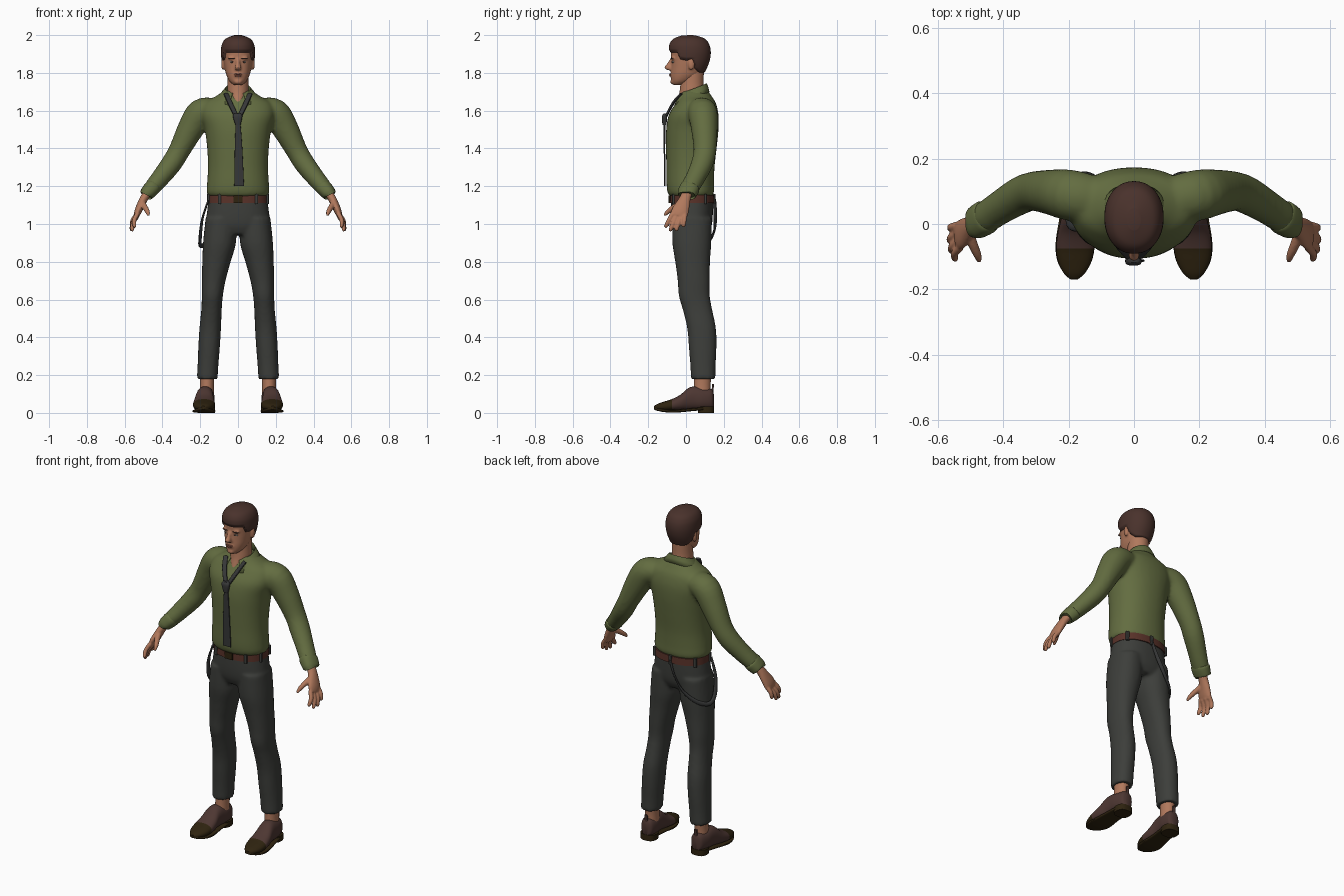
import bpy, bmesh, math
from mathutils import Vector, Matrix


def material(name, rgb):
    m = bpy.data.materials.new(name)
    m.diffuse_color = (*rgb, 1)
    return m


SHIRT = material("olive_cloth", (.125, .152, .052))
TROUSER = material("charcoal_cloth", (.046, .048, .043))
TIE = material("dark_grey_cloth", (.037, .038, .038))
SKIN = material("skin", (.44, .19, .108))
HAIR = material("brown_hair", (.068, .032, .025))
SHOE = material("brown_leather", (.075, .038, .032))
SOLE = material("dark_sole", (.028, .017, .005))
BELT = material("belt_leather", (.10, .032, .022))
LIP = material("lips", (.30, .10, .065))
EYE = material("eye_white", (.45, .40, .36))


def spline(secs, sub):
    """Catmull-Rom through tuples of numbers."""
    out = []
    for i in range(len(secs) - 1):
        q = [Vector(secs[max(0, min(len(secs) - 1, i + k))]) for k in (-1, 0, 1, 2)]
        for s in range(sub):
            t = s / sub
            out.append(.5 * (2 * q[1] + (q[2] - q[0]) * t + (2 * q[0] - 5 * q[1] + 4 * q[2] - q[3]) * t * t
                             + (3 * q[1] - q[0] - 3 * q[2] + q[3]) * t ** 3))
    return out + [Vector(secs[-1])]


def loft(bm, secs, ref="z", n=28, p=2.0, sub=4, mirror=False):
    """Sections (x, y, z, ru, rv): stacked along z or y, or swept with ref as the ru direction."""
    pts = spline(secs, sub)
    for sx in ((1, -1) if mirror else (1,)):
        rings = []
        for i, s in enumerate(pts):
            c = Vector(s[:3])
            if ref == "z":
                u, v = Vector((1, 0, 0)), Vector((0, 1, 0))
            elif ref == "y":
                u, v = Vector((1, 0, 0)), Vector((0, 0, 1))
            else:
                d = (Vector(pts[min(i + 1, len(pts) - 1)][:3]) - Vector(pts[max(i - 1, 0)][:3])).normalized()
                r = Vector(ref)
                u = (r - d * r.dot(d)).normalized()
                v = d.cross(u)
            ring = []
            for k in range(n):
                a = 2 * math.pi * k / n
                ca, sa = math.cos(a), math.sin(a)
                w = c + u * math.copysign(abs(ca) ** (2 / p), ca) * s[3] + v * math.copysign(abs(sa) ** (2 / p), sa) * s[4]
                ring.append(bm.verts.new((w.x * sx, w.y, w.z)))
            rings.append(ring)
        for a, b in zip(rings, rings[1:]):
            for k in range(n):
                bm.faces.new((a[k], a[(k + 1) % n], b[(k + 1) % n], b[k]))
        bm.faces.new(rings[0][::-1])
        bm.faces.new(rings[-1])


def ball(bm, c, r, mirror=False):
    for sx in ((1, -1) if mirror else (1,)):
        bmesh.ops.create_uvsphere(bm, u_segments=16, v_segments=10, radius=1,
                                  matrix=Matrix.Translation((c[0] * sx, c[1], c[2])) @ Matrix.Diagonal((*r, 1)))


def part(name, mats, bm, voxel=0, smooth=0):
    bmesh.ops.recalc_face_normals(bm, faces=bm.faces)
    me = bpy.data.meshes.new(name)
    bm.to_mesh(me)
    bm.free()
    ob = bpy.data.objects.new(name, me)
    bpy.context.collection.objects.link(ob)
    for m in mats:
        me.materials.append(m)
    bpy.ops.object.select_all(action='DESELECT')
    ob.select_set(True)
    bpy.context.view_layer.objects.active = ob
    bpy.ops.object.shade_smooth_by_angle(angle=math.radians(45))
    if voxel:
        r = ob.modifiers.new("blend", 'REMESH')
        r.mode, r.voxel_size, r.use_smooth_shade = 'VOXEL', voxel, True
        s = ob.modifiers.new("soften", 'SMOOTH')
        s.factor, s.iterations = .5, smooth
    return ob


def simple(name, mat, secs, **kw):
    bm = bmesh.new()
    loft(bm, secs, **kw)
    return part(name, [mat], bm)


def vsec(z, hx, yf, yb):
    return (0, (yf + yb) / 2, z, hx, (yb - yf) / 2)


Y = (0, 1, 0)

# Shirt: torso and sleeves blended together
bm = bmesh.new()
loft(bm, [vsec(1.145, .152, -.083, .138), vsec(1.165, .166, -.097, .148), vsec(1.21, .164, -.103, .148),
          vsec(1.3, .159, -.104, .151), vsec(1.4, .163, -.106, .162), vsec(1.5, .176, -.105, .172),
          vsec(1.58, .195, -.09, .172), vsec(1.64, .178, -.053, .158), vsec(1.675, .12, -.032, .137),
          vsec(1.705, .075, -.022, .118)], p=2.2, n=40)
loft(bm, [(.12, .075, 1.605, .072, .062), (.195, .088, 1.588, .078, .076), (.25, .097, 1.505, .07, .07),
          (.31, .1, 1.39, .06, .057), (.352, .085, 1.32, .058, .055), (.41, .05, 1.245, .052, .049),
          (.452, .022, 1.195, .05, .044), (.472, .012, 1.172, .044, .036)], ref=Y, mirror=True)
part("shirt", [SHIRT], bm, .01, 5)
simple("cuffs", SHIRT, [(.448, .026, 1.2, .048, .037), (.456, .02, 1.19, .053, .043), (.483, .004, 1.16, .05, .038),
                        (.487, .002, 1.155, .043, .031)], ref=Y, mirror=True, p=2.3)

# Folded collar, open at the front
bm = bmesh.new()
rows = []
for i in range(33):
    a = math.radians(-156 + 312 * i / 32)
    f = (1 - math.cos(a)) / 2
    row = []
    for rx, ry, z in ((.064, .062, 1.70 - .05 * f), (.068, .068 + .01 * f, 1.745 - .055 * f),
                      (.082 + .012 * f, .076 + .02 * f, 1.725 - .06 * f),
                      (.098 + .03 * f, .082 + .032 * f, 1.7 - .072 * f)):
        row.append(bm.verts.new((rx * math.sin(a), .042 + ry * math.cos(a), z)))
    rows.append(row)
for a, b in zip(rows, rows[1:]):
    for k in range(3):
        bm.faces.new((a[k], b[k], b[k + 1], a[k + 1]))
ob = part("collar", [SHIRT], bm)
ob.modifiers.new("thickness", 'SOLIDIFY').thickness = .006

# Loose tie
simple("tie_tail", TIE, [(.0, -.113, 1.55, .012, .005), (.003, -.114, 1.4, .02, .004), (.006, -.112, 1.2, .026, .004)],
       p=5)
simple("tie_knot", TIE, [(-.002, -.106, 1.585, .018, .012), (-.002, -.113, 1.57, .025, .014),
                         (0, -.114, 1.525, .014, .011)], p=3)
simple("tie_loop", TIE, [(.064, -.025, 1.69, .013, .005), (.042, -.068, 1.64, .013, .006),
                         (.006, -.108, 1.565, .011, .006)], ref=(1, 0, .4), p=4, mirror=True)

# Trousers
bm = bmesh.new()
loft(bm, [(0, .032, 1.135, .154, .111), (0, .031, 1.05, .166, .111), (0, .031, .99, .172, .105),
          (0, .03, .945, .14, .085)], p=2.3, n=40)
loft(bm, [(.09, .032, 1.03, .082, .105), (.098, .031, .9, .087, .103), (.114, .035, .8, .075, .092),
          (.129, .041, .7, .063, .085), (.136, .044, .62, .056, .082), (.14, .06, .55, .054, .078),
          (.147, .082, .45, .057, .076), (.153, .088, .35, .057, .073), (.159, .09, .25, .055, .067),
          (.163, .091, .18, .055, .065)], mirror=True, p=2.2)
part("trousers", [TROUSER], bm, .01, 3)

# Belt, loops and buckle
simple("belt", BELT, [(0, .032, 1.112, .159, .117), (0, .032, 1.154, .157, .116)], p=2.3, n=48, sub=1)
bm = bmesh.new()
for deg in (35, 75, 125, 180, 235, 285, 325):
    a = math.radians(deg)
    ca, sa = math.sin(a), -math.cos(a)
    x = .159 * math.copysign(abs(ca) ** .87, ca)
    y = .032 + .117 * math.copysign(abs(sa) ** .87, sa)
    loft(bm, [(x, y, 1.105, .009, .007), (x, y, 1.158, .009, .007)], n=12, p=5, sub=1)
part("belt_loops", [TROUSER], bm)
simple("buckle", SOLE, [(0, -.087, 1.112, .025, .005), (0, -.087, 1.152, .025, .005)], n=16, p=8, sub=1)

# Strap hanging from the back of the belt to one hip
simple("hanging_strap", TIE, [(0, .15, 1.13, .009, .005), (-.03, .155, 1.05, .01, .005), (-.085, .15, .965, .011, .006),
                              (-.155, .115, .905, .012, .007), (-.197, .055, .885, .013, .008),
                              (-.2, .01, .93, .013, .008), (-.188, -.01, 1.03, .011, .006),
                              (-.157, -.015, 1.125, .01, .005)], ref=(.3, .3, 1), n=12)

# Neck, with the open shirt front
simple("neck", SKIN, [(0, .005, 1.62, .02, .062), (0, .02, 1.665, .045, .063), (0, .03, 1.7, .056, .064),
                      (0, .032, 1.75, .055, .061), (0, .035, 1.82, .056, .06)])

# Head with nose, brow ridge, chin and ears
HEAD = [vsec(1.736, .022, -.068, -.02), vsec(1.755, .044, -.077, .03), vsec(1.79, .062, -.08, .078),
        vsec(1.83, .071, -.078, .1), vsec(1.87, .077, -.078, .115), vsec(1.91, .08, -.08, .12),
        vsec(1.945, .076, -.078, .113), vsec(1.972, .058, -.058, .092), vsec(1.988, .018, -.015, .045)]
bm = bmesh.new()
loft(bm, HEAD, p=2.15, n=40)
loft(bm, [(0, -.074, 1.875, .01, .01), (0, -.086, 1.85, .011, .014), (0, -.095, 1.828, .017, .02),
          (0, -.086, 1.815, .014, .014)], n=16)
ball(bm, (.03, -.066, 1.878), (.024, .013, .008), True)
ball(bm, (0, -.076, 1.788), (.024, .011, .012))
ball(bm, (0, -.07, 1.753), (.022, .014, .013))
ball(bm, (.079, .028, 1.845), (.01, .017, .031), True)
part("head", [SKIN], bm, .006, 3)

# Eyes, brows and lips
bm = bmesh.new()
ball(bm, (.031, -.066, 1.858), (.013, .009, .005), True)
part("eyes", [EYE], bm)
bm = bmesh.new()
ball(bm, (.031, -.073, 1.858), (.0045, .004, .0045), True)
ball(bm, (.032, -.074, 1.877), (.02, .006, .0035), True)
part("irises_and_brows", [HAIR], bm)
bm = bmesh.new()
ball(bm, (0, -.081, 1.793), (.021, .008, .004))
ball(bm, (0, -.081, 1.785), (.018, .008, .005))
part("lips", [LIP], bm)

# Hair: head shape swollen above the hairline and sunk below it
bm = bmesh.new()
loft(bm, HEAD, p=2.15, n=64, sub=10)
LINE = [(-.2, 1.908), (-.045, 1.905), (-.03, 1.872), (.005, 1.865), (.03, 1.868), (.045, 1.825), (.07, 1.8), (.3, 1.79)]
mid = Vector((0, .02, 1.88))
for v in bm.verts:
    for (y0, z0), (y1, z1) in zip(LINE, LINE[1:]):
        if y0 <= v.co.y < y1:
            h = z0 + (z1 - z0) * (v.co.y - y0) / (y1 - y0)
    v.co += (v.co - mid).normalized() * .0115 * max(-1, min(1, (v.co.z - h) / .014))
part("hair", [HAIR], bm)

# Hands: palm, four fingers and thumb
bm = bmesh.new()
loft(bm, [(.465, .012, 1.185, .03, .022), (.495, -.003, 1.14, .029, .022), (.515, -.018, 1.1, .039, .021),
          (.53, -.032, 1.065, .046, .019), (.539, -.038, 1.04, .042, .014)], ref=Y, mirror=True, n=20)
for base, tip in (((-.071, 1.055), (.55, -.11, .982)), ((-.049, 1.045), (.563, -.085, .962)),
                  ((-.025, 1.045), (.568, -.053, .964)), ((-.003, 1.055), (.566, -.014, .985))):
    b, t = Vector((.532, base[0], base[1])), Vector(tip)
    m = b.lerp(t, .5) + Vector((.008, 0, .002))
    loft(bm, [(*b, .013, .013), (*m, .012, .012), (*b.lerp(t, .9), .0105, .0105), (*t, .006, .006)],
         ref=Y, n=12, mirror=True)
loft(bm, [(.508, -.02, 1.115, .016, .016), (.493, -.062, 1.09, .015, .015), (.479, -.095, 1.065, .0125, .0125),
          (.473, -.115, 1.045, .007, .007)], ref=(1, 0, 0), n=12, mirror=True)
part("hands", [SKIN], bm, .005, 3)

# Ankles
simple("ankles", SKIN, [(.165, .085, .09, .037, .045), (.164, .086, .15, .036, .044), (.163, .09, .22, .04, .047)],
       mirror=True)

# Shoes: upper with darker toe cap
bm = bmesh.new()
prof = [(.147, .03, .1, .016), (.135, .02, .125, .036), (.09, .016, .132, .046), (.045, .016, .14, .046),
        (.01, .014, .13, .048), (-.03, .012, .096, .055), (-.075, .01, .073, .058), (-.115, .01, .06, .051),
        (-.15, .014, .048, .033), (-.169, .022, .036, .012)]
loft(bm, [(.178 - .09 * y if y > 0 else .178 - .03 * y, y, (a + b) / 2, w, (b - a) / 2) for y, a, b, w in prof],
     ref="y", p=2.3, mirror=True, sub=6)
ob = part("shoes", [SHOE, SOLE], bm)
for f in ob.data.polygons:
    if f.center.y < -.078 or f.center.z < .02:
        f.material_index = 1

# Soles, heels and pull tabs
simple("soles", SOLE, [(.166, .14, .022, .025, .008), (.169, .09, .022, .047, .008), (.176, .02, .016, .052, .008),
                       (.18, -.06, .009, .06, .008), (.182, -.115, .012, .052, .008), (.183, -.155, .02, .028, .008),
                       (.183, -.17, .025, .01, .006)], ref="y", p=4, mirror=True)
simple("heels", SOLE, [(.168, .106, 0, .046, .043), (.168, .106, .035, .047, .043)], p=2.6, sub=1, mirror=True)
simple("pull_tabs", SHOE, [(.165, .138, .1, .009, .005), (.165, .144, .152, .009, .005)], p=4, sub=1, n=12, mirror=True)
